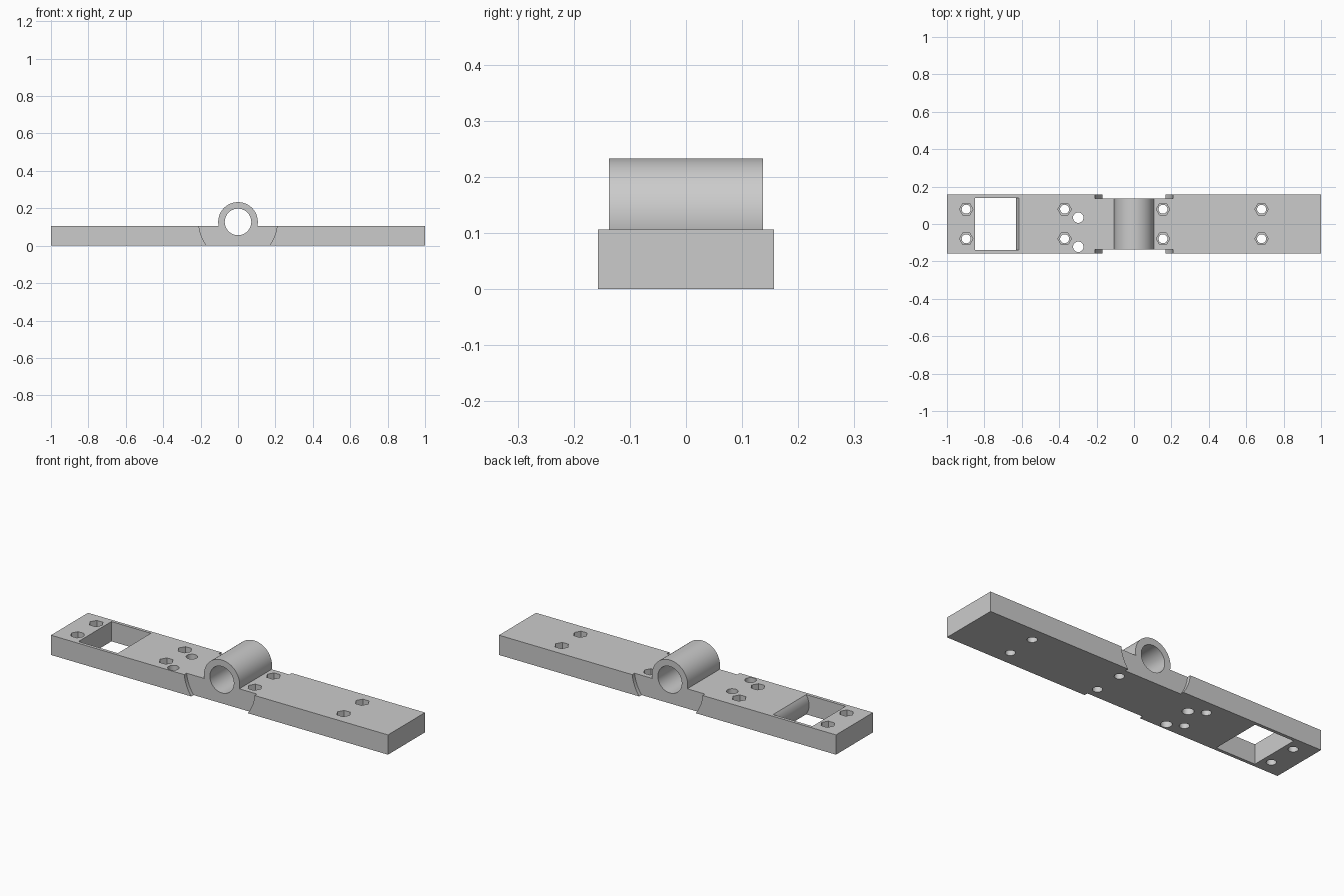
import bpy, bmesh, math
from mathutils import Matrix

cube = bpy.data.objects.get("Cube")
if cube:
    bpy.data.objects.remove(cube, do_unlink=True)

LENGTH, WIDTH, THICK = 2.0, 0.314, 0.106
AXIS_Z, TUBE_R, BORE_R = 0.127, 0.106, 0.071
HALF_TUBE = 0.137

grey = bpy.data.materials.new("plain grey")
grey.use_nodes = True
colour = (0.6, 0.6, 0.6, 1)
grey.diffuse_color = colour
grey.node_tree.nodes["Principled BSDF"].inputs["Base Color"].default_value = colour


def make(name, bm):
    bmesh.ops.recalc_face_normals(bm, faces=bm.faces)
    mesh = bpy.data.meshes.new(name)
    bm.to_mesh(mesh)
    bm.free()
    mesh.materials.append(grey)
    ob = bpy.data.objects.new(name, mesh)
    bpy.context.collection.objects.link(ob)
    return ob


def cylinder(bm, centre, radius, depth, sides, along_y=False):
    turn = Matrix.Rotation(math.pi / 2, 4, 'X' if along_y else 'Z')
    # turning by 90 degrees about z points a hexagon's corners along x
    bmesh.ops.create_cone(bm, cap_ends=True, segments=sides, radius1=radius,
                          radius2=radius, depth=depth,
                          matrix=Matrix.Translation(centre) @ turn)


def cylinders(name, centres, *args):
    bm = bmesh.new()
    for c in centres:
        cylinder(bm, c, *args)
    return make(name, bm)


def combine(target, other, operation):
    other.hide_render = True
    mod = target.modifiers.new(other.name, 'BOOLEAN')
    mod.operation, mod.solver, mod.object = operation, 'EXACT', other
    bpy.ops.object.select_all(action='DESELECT')
    target.select_set(True)
    bpy.context.view_layer.objects.active = target
    bpy.ops.object.modifier_apply(modifier=mod.name)
    bpy.data.objects.remove(other, do_unlink=True)


# Flat bar
bm = bmesh.new()
bmesh.ops.create_cube(bm, size=1, matrix=Matrix.Translation((0, 0, THICK / 2))
                      @ Matrix.Diagonal((LENGTH, WIDTH, THICK, 1)))
bar = make("bracket_bar", bm)

# Pivot tube, trimmed together with the bar by round side reliefs
combine(bar, cylinders("pivot_tube", [(0, 0, AXIS_Z)], TUBE_R, 0.4, 64, True), 'UNION')
combine(bar, cylinders("side_reliefs", [(0, s * (HALF_TUBE + 0.1), AXIS_Z) for s in (-1, 1)],
                       0.21, 0.2, 96, True), 'DIFFERENCE')
combine(bar, cylinders("tube_bore", [(0, 0, AXIS_Z)], BORE_R, 0.6, 64, True), 'DIFFERENCE')

# Screw holes with hexagonal nut pockets in the top
spots = [(x, y) for x in (-0.897, -0.371, 0.155, 0.682) for y in (-0.079, 0.079)]
combine(bar, cylinders("screw_holes", [(x, y, 0.05) for x, y in spots], 0.024, 0.3, 32), 'DIFFERENCE')
combine(bar, cylinders("nut_pockets", [(x, y, THICK) for x, y in spots], 0.036, 0.08, 6), 'DIFFERENCE')

# Plain cable holes
combine(bar, cylinders("cable_holes", [(-0.298, y, 0.05) for y in (-0.122, 0.034)],
                       0.028, 0.3, 32), 'DIFFERENCE')

# Window whose inner end bulges outward in an arc
x0, x1, bulge, half = -0.849, -0.615, 0.017, 0.14
profile = [(x0, -0.02), (x1, -0.02)]
radius = ((THICK / 2) ** 2 + bulge ** 2) / (2 * bulge)
for i in range(17):
    z = THICK * i / 16
    sag = math.sqrt(radius ** 2 - (z - THICK / 2) ** 2) - (radius - bulge)
    profile.append((x1 - sag, z))
profile += [(x1, THICK + 0.02), (x0, THICK + 0.02)]
bm = bmesh.new()
face = bm.faces.new([bm.verts.new((x, -half, z)) for x, z in profile])
ext = bmesh.ops.extrude_face_region(bm, geom=[face])
bmesh.ops.translate(bm, vec=(0, 2 * half, 0),
                    verts=[v for v in ext["geom"] if isinstance(v, bmesh.types.BMVert)])
combine(bar, make("window_cutter", bm), 'DIFFERENCE')

# Smooth curved walls, keep edges crisp
bpy.ops.object.shade_smooth_by_angle(angle=math.radians(25))
